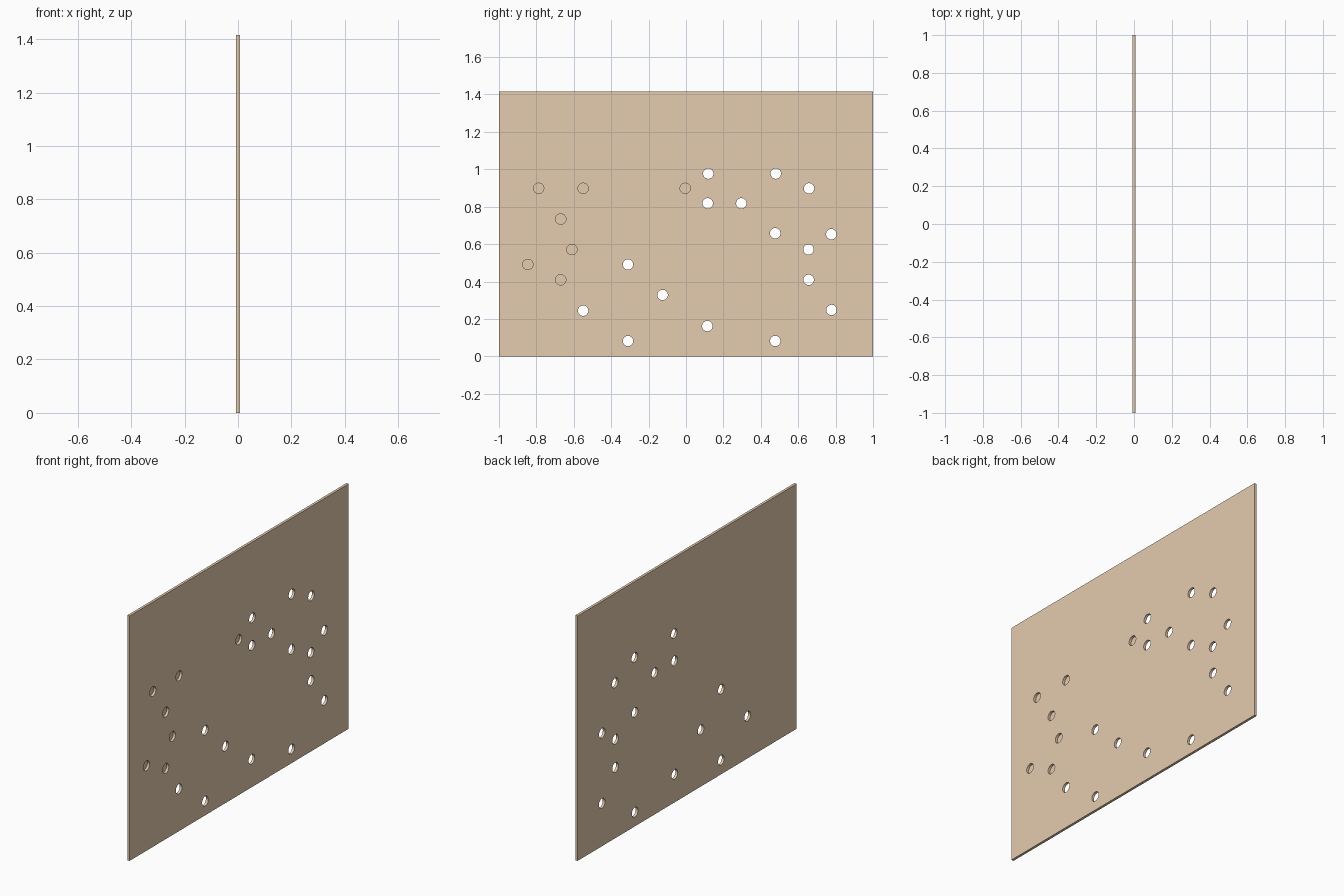
import bpy, bmesh, math
from mathutils import Matrix

if "Cube" in bpy.data.objects:
    bpy.data.objects.remove(bpy.data.objects["Cube"])

WIDTH, HEIGHT, THICK = 2.0, 1.415, 0.015
RADIUS, SKIN = 0.028, 0.0008   # hole radius, skin left behind blind holes

# hole centres (y, z)
BLIND = [(-.788, .898), (-.55, .898), (-.004, .898), (-.67, .734),
         (-.61, .571), (-.846, .491), (-.67, .409)]
THROUGH = [(-.31, .491), (-.55, .244), (-.31, .082), (-.125, .328), (.114, .162),
           (.477, .082), (.656, .409), (.778, .248), (.655, .571), (.777, .653),
           (.477, .658), (.296, .818), (.116, .818), (.119, .977), (.48, .977), (.658, .898)]


def make_object(name, bm):
    mesh = bpy.data.meshes.new(name)
    bm.to_mesh(mesh)
    bm.free()
    obj = bpy.data.objects.new(name, mesh)
    bpy.context.collection.objects.link(obj)
    return obj


def add_drill(bm, y, z, x0, x1):
    place = Matrix.Translation(((x0 + x1) / 2, y, z)) @ Matrix.Rotation(math.pi / 2, 4, 'Y')
    bmesh.ops.create_cone(bm, cap_ends=True, segments=24, radius1=RADIUS,
                          radius2=RADIUS, depth=x1 - x0, matrix=place)


# flat panel
bm = bmesh.new()
bmesh.ops.create_cube(bm, size=1, matrix=Matrix.Translation((0, 0, HEIGHT / 2))
                      @ Matrix.Diagonal((THICK, WIDTH, HEIGHT, 1)))
panel = make_object("panel", bm)
tan = bpy.data.materials.new("tan board")
tan.diffuse_color = (0.78, 0.60, 0.425, 1)
tan.use_nodes = True
tan.node_tree.nodes["Principled BSDF"].inputs["Base Color"].default_value = tan.diffuse_color
panel.data.materials.append(tan)

# drills: through holes, and blind holes open on the +x face
bm = bmesh.new()
for y, z in THROUGH:
    add_drill(bm, y, z, -0.05, 0.05)
for y, z in BLIND:
    add_drill(bm, y, z, -THICK / 2 + SKIN, 0.05)
drills = make_object("hole_cutter", bm)
drills.data.materials.append(tan)
drills.hide_render = True

# cut the holes
cut = panel.modifiers.new("holes", 'BOOLEAN')
cut.operation = 'DIFFERENCE'
cut.solver = 'EXACT'
cut.object = drills
bpy.context.view_layer.objects.active = panel
panel.select_set(True)
bpy.ops.object.modifier_apply(modifier=cut.name)
bpy.data.objects.remove(drills)
